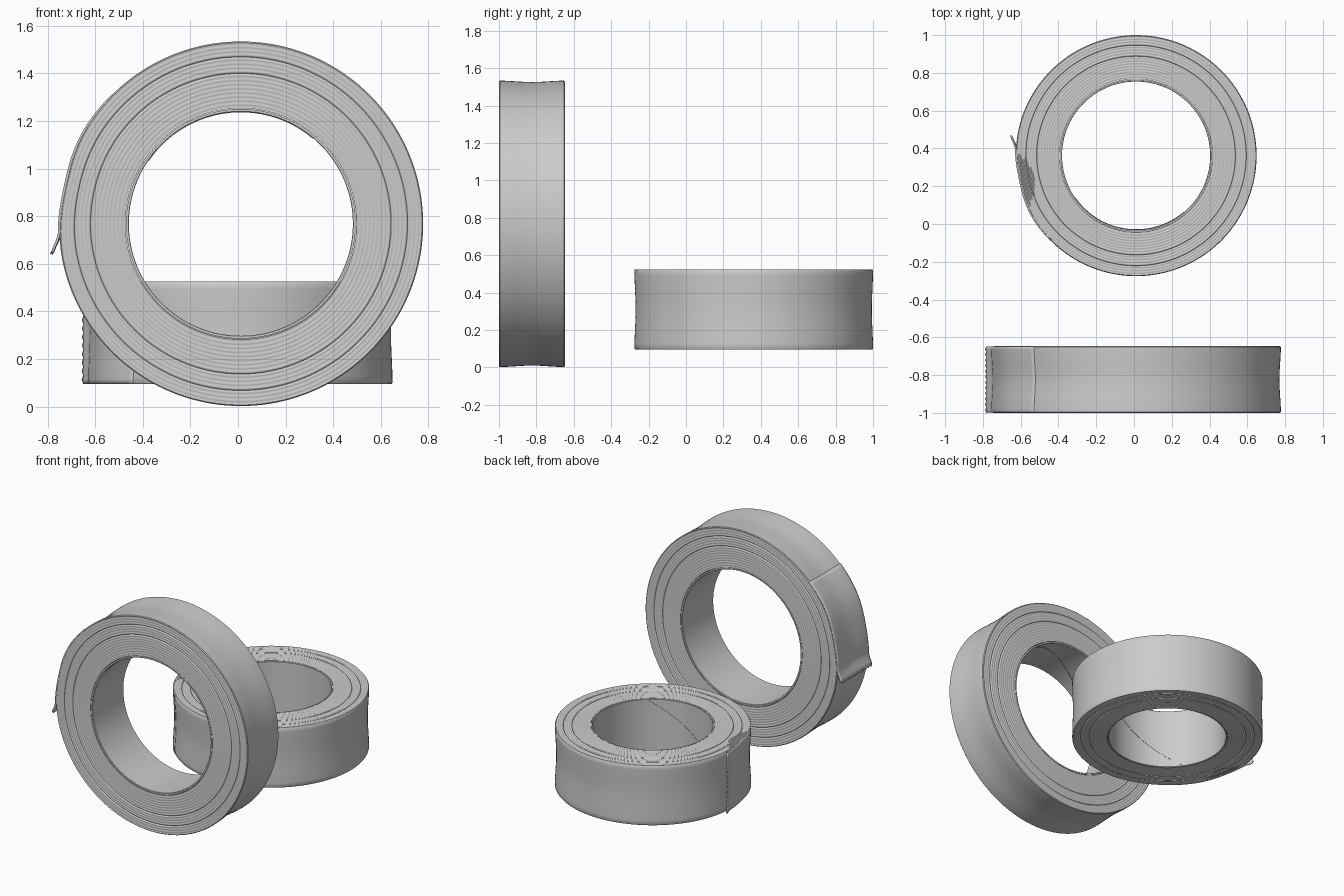
import bpy, bmesh, math
from mathutils import Matrix

if "Cube" in bpy.data.objects:
    bpy.data.objects.remove(bpy.data.objects["Cube"])

SEG = 160
HOLE, CORE, OUTER = 0.392, 0.402, 0.638     # radii before scaling


def dip(a):
    # the last wrap sags a little just before the loose end
    d = (math.degrees(a) % 360 - 192) / 13
    return -0.011 * math.exp(-d * d)


def sag(u, a):
    # outer surface is slightly hollow across the width, u in -1..1
    return -0.0065 * (0.5 + 0.5 * math.cos(math.pi * u)) * (1 + 0.3 * math.sin(2 * a))


def finish(bm, name, mat, angle=40):
    bmesh.ops.recalc_face_normals(bm, faces=bm.faces)
    me = bpy.data.meshes.new(name)
    bm.to_mesh(me)
    bm.free()
    ob = bpy.data.objects.new(name, me)
    bpy.context.collection.objects.link(ob)
    ob.matrix_world = mat
    bpy.ops.object.select_all(action='DESELECT')
    ob.select_set(True)
    bpy.context.view_layer.objects.active = ob
    bpy.ops.object.shade_smooth_by_angle(angle=math.radians(angle))
    return ob


def grid(bm, rows, wrap_i=False, wrap_j=False):
    vs = [[bm.verts.new(p) for p in row] for row in rows]
    n, m = len(vs), len(vs[0])
    for i in range(n if wrap_i else n - 1):
        for j in range(m if wrap_j else m - 1):
            k, l = (i + 1) % n, (j + 1) % m
            bm.faces.new((vs[i][j], vs[k][j], vs[k][l], vs[i][l]))


def polar(r, a, z):
    return (r * math.cos(a), r * math.sin(a), z)


def revolve(name, profile, mat, outer_fn=None):
    rows = []
    for i in range(SEG):
        a = 2 * math.pi * i / SEG
        rows.append([polar(r + (outer_fn(r, z, a) if outer_fn else 0), a, z) for r, z in profile])
    bm = bmesh.new()
    grid(bm, rows, True, True)
    return finish(bm, name, mat)


def tape_roll(prefix, s, h, mat):
    # wound tape: ribbed side faces, hollow outer surface
    layers, sub = 16, 4
    top = []
    for k in range(layers * sub + 1):
        t = k / (layers * sub)
        r = CORE + 0.002 + t * (OUTER - 0.004 - CORE - 0.002)
        groove = 0.0025 * (1 - math.cos(2 * math.pi * k / sub)) / 2
        if k in (9 * sub - 2, 13 * sub - 2):
            groove += 0.004
        top.append((r * s, h - groove))
    wall = [(OUTER * s, (h - 0.005) * (1 - 2 * j / 16)) for j in range(17)]
    profile = top + wall + [(r, -z) for r, z in reversed(top)]

    def bend(r, z, a):
        t = (r / s - CORE) / (OUTER - CORE)
        extra = sag(z / h, a) if t > 0.99 else 0
        return s * (dip(a) * t ** 4 + extra)
    revolve(prefix + "_wound_tape", profile, mat, bend)

    # cardboard core
    revolve(prefix + "_core", [(HOLE * s, -h + .002), (HOLE * s + .002, -h), (CORE * s, -h),
                               (CORE * s, h), (HOLE * s + .002, h), (HOLE * s, h - .002)], mat)

    # spiral seam inside the core
    bm = bmesh.new()
    rows = []
    for i in range(33):
        a = math.radians(-145 + 95 * i / 32)
        z = (h - 0.006) * (2 * i / 32 - 1)
        rows.append([polar((HOLE + o) * s, a + w, z)
                     for o, w in ((.002, -.008), (-.002, -.008), (-.002, .008), (.002, .008))])
    grid(bm, rows)
    finish(bm, prefix + "_core_seam", mat)

    # loose tape end with a saw-toothed cut
    path = []
    for i in range(25):
        d = 225 - 48 * i / 24
        a = math.radians(d)
        lift = -0.003 + 0.005 * min(1, i / 12)
        path.append((d, OUTER + dip(a) + lift, 1))
    path += [(175.6, OUTER + .004, .8), (174.2, OUTER + .011, .5),
             (173, OUTER + .019, .3), (171.8, OUTER + .026, .2)]
    bm = bmesh.new()
    teeth = 12
    rows = []
    for i, (d, r, f) in enumerate(path):
        row = []
        for j in range(teeth * 2 + 1):
            u = 2 * j / (teeth * 2) - 1
            dd, rr = d, r + f * sag(u, math.radians(d))
            if i == len(path) - 1 and j % 2:
                dd, rr = d - 0.9, rr + 0.008
            row.append(polar(rr * s, math.radians(dd), u * (h - 0.001)))
        rows.append(row)
    grid(bm, rows)
    ob = finish(bm, prefix + "_tape_end", mat)
    mod = ob.modifiers.new("thickness", 'SOLIDIFY')
    mod.thickness = 0.009 * s
    mod.offset = 0


# roll standing on edge at the front, roll lying flat behind it
tape_roll("standing_roll", 1.2, 0.1765,
          Matrix.Translation((0.012, -0.8235, 0.768)) @ Matrix.Rotation(-math.pi / 2, 4, 'X'))
tape_roll("flat_roll", 1.0, 0.215, Matrix.Translation((0.011, 0.362, 0.31)))
